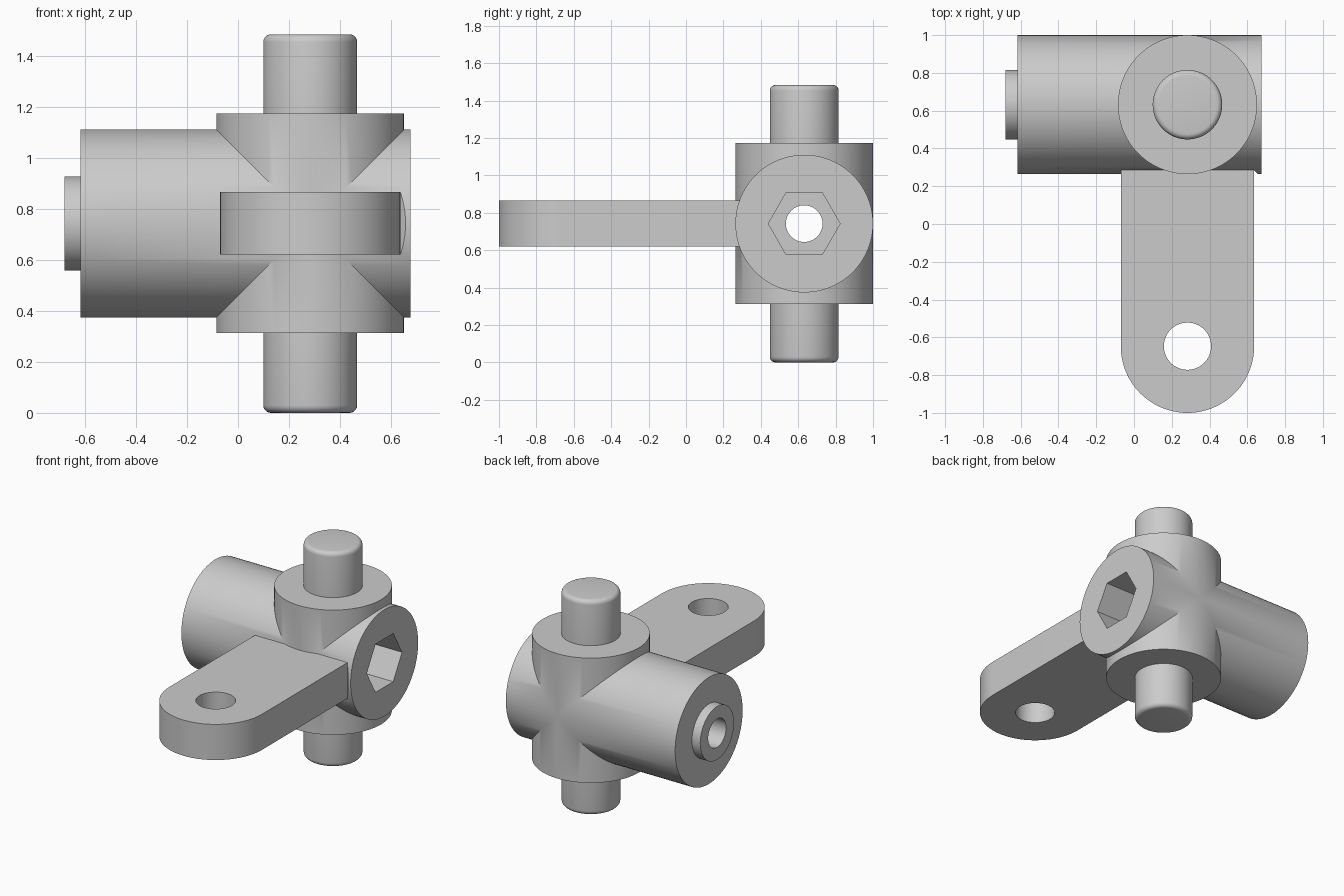
import bpy
import bmesh
from math import pi, sin, cos
from mathutils import Matrix, Vector

if "Cube" in bpy.data.objects:
    bpy.data.objects.remove(bpy.data.objects["Cube"], do_unlink=True)

CX, CY, CZ = 0.283, 0.632, 0.742      # where the two barrel axes cross
R_BARREL, R_PIN, R_BORE = 0.368, 0.184, 0.098
ARM_HALF, ARM_Z0, ARM_Z1 = 0.353, 0.62, 0.866

steel = bpy.data.materials.new("plain grey steel")
steel.use_nodes = True
grey = (0.6, 0.6, 0.6, 1)
steel.diffuse_color = grey
steel.node_tree.nodes["Principled BSDF"].inputs["Base Color"].default_value = grey


def finish(name, bm):
    bmesh.ops.recalc_face_normals(bm, faces=bm.faces)
    mesh = bpy.data.meshes.new(name)
    bm.to_mesh(mesh)
    bm.free()
    mesh.materials.append(steel)
    obj = bpy.data.objects.new(name, mesh)
    bpy.context.collection.objects.link(obj)
    return obj


def cylinder(name, axis, start, end, radius, sides=96, round_end=None):
    """Cylinder along x or z through the crossing point (or z at the centre)."""
    bm = bmesh.new()
    bmesh.ops.create_cone(bm, cap_ends=True, segments=sides, radius1=radius,
                          radius2=radius, depth=end - start)
    if round_end is not None:
        rim = [e for e in bm.edges if all(v.co.z * round_end > 0 for v in e.verts)]
        bmesh.ops.bevel(bm, geom=rim, offset=0.03, segments=5, profile=0.5,
                        affect='EDGES')
    mid = (start + end) / 2
    if axis == 'x':
        move = Matrix.Translation((mid, CY, CZ)) @ Matrix.Rotation(pi / 2, 4, 'Y')
    else:
        move = Matrix.Translation((CX, CY, mid))
    bm.transform(move)
    return finish(name, bm)


def prism(name, outline, z0, z1):
    bm = bmesh.new()
    face = bm.faces.new([bm.verts.new((x, y, z0)) for x, y in outline])
    grown = bmesh.ops.extrude_face_region(bm, geom=[face])["geom"]
    verts = [v for v in grown if isinstance(v, bmesh.types.BMVert)]
    bmesh.ops.translate(bm, verts=verts, vec=Vector((0, 0, z1 - z0)))
    return finish(name, bm)


def combine(target, tool, operation):
    """Apply a boolean and drop the tool object."""
    tool.hide_render = True
    mod = target.modifiers.new(tool.name, 'BOOLEAN')
    mod.object, mod.operation, mod.solver = tool, operation, 'EXACT'
    bpy.context.view_layer.objects.active = target
    bpy.ops.object.modifier_apply(modifier=mod.name)
    bpy.data.objects.remove(tool, do_unlink=True)


# Crossed barrels with the small end boss
housing = cylinder("housing", 'x', -0.617, 0.675, R_BARREL)
combine(housing, cylinder("upright_barrel", 'z', 0.312, 1.173, R_BARREL), 'UNION')
combine(housing, cylinder("end_boss", 'x', -0.68, -0.5, R_PIN), 'UNION')

# Through bore, deep hex socket, small relief beside the arm
combine(housing, cylinder("bore_cutter", 'x', -0.8, 0.8, R_BORE, 64), 'DIFFERENCE')
combine(housing, cylinder("hex_cutter", 'x', 0.1, 0.8, 0.192, 6), 'DIFFERENCE')
relief = [(0.635, 0.24), (0.68, 0.24), (0.635, 0.286)]
combine(housing, prism("relief_cutter", relief, ARM_Z0, ARM_Z1), 'DIFFERENCE')

# Pins with rounded ends
upper_pin = cylinder("upper_pin", 'z', 1.12, 1.483, R_PIN, round_end=1)
lower_pin = cylinder("lower_pin", 'z', 0, 0.36, R_PIN, round_end=-1)

# Flat arm with a round end and an eye
eye_y = -1 + ARM_HALF
outline = [(CX + ARM_HALF, 0.33), (CX - ARM_HALF, 0.33)]
for i in range(49):
    a = pi + pi * i / 48
    outline.append((CX + ARM_HALF * cos(a), eye_y + ARM_HALF * sin(a)))
arm = prism("arm", outline, ARM_Z0, ARM_Z1)
eye = cylinder("eye_cutter", 'z', 0.5, 1, 0.125, 64)
eye.data.transform(Matrix.Translation((0, eye_y - CY, 0)))
combine(arm, eye, 'DIFFERENCE')

# Smooth round walls, keep edges sharp
bpy.ops.object.select_all(action='DESELECT')
for part in (housing, upper_pin, lower_pin, arm):
    part.select_set(True)
bpy.context.view_layer.objects.active = housing
bpy.ops.object.shade_smooth_by_angle(angle=pi / 6)
